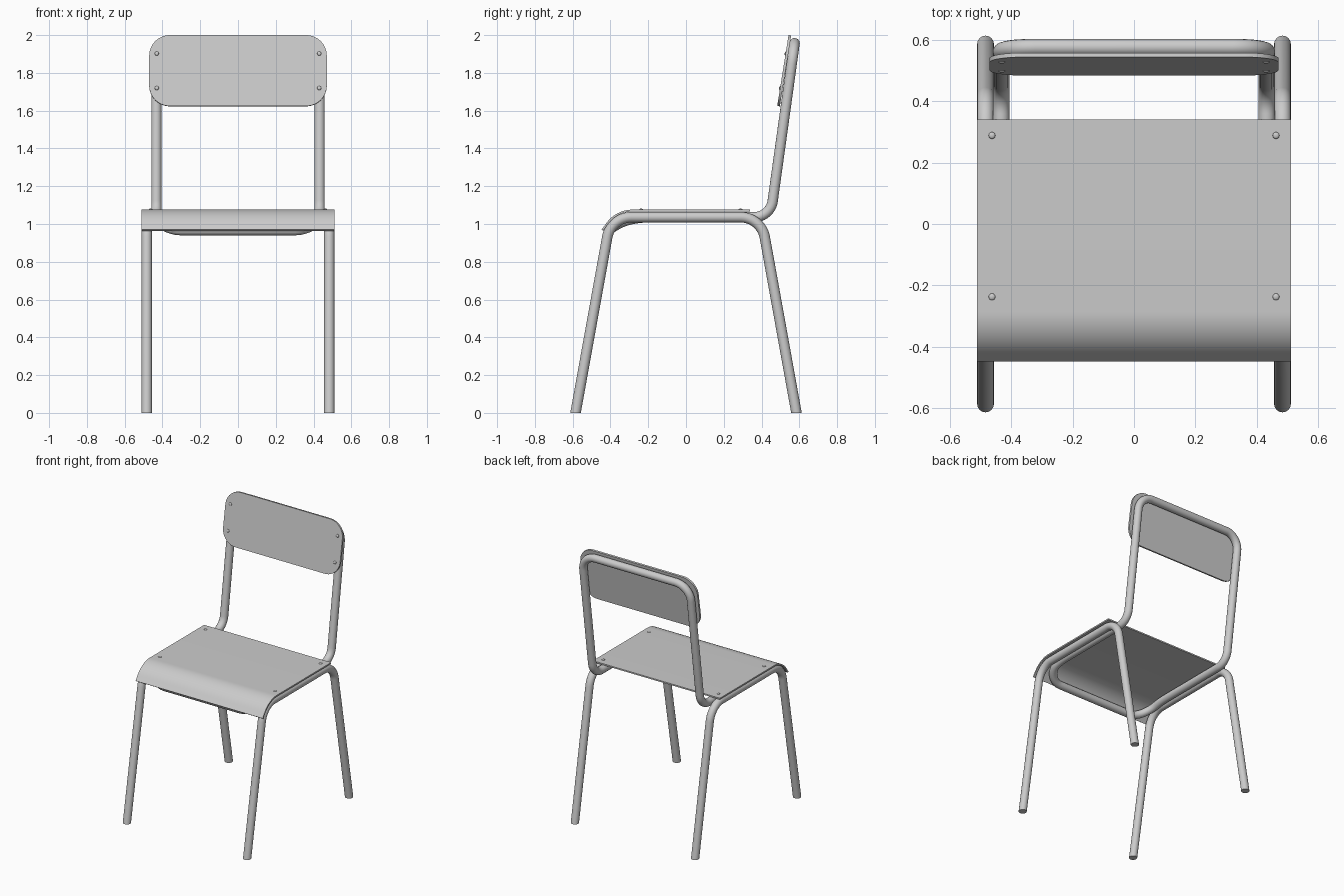
import bpy, bmesh, math
from mathutils import Vector, Matrix

if "Cube" in bpy.data.objects:
    bpy.data.objects.remove(bpy.data.objects["Cube"])

R = 0.0275   # tube radius


def finish(name, bm, angle=35):
    bmesh.ops.recalc_face_normals(bm, faces=bm.faces[:])
    me = bpy.data.meshes.new(name)
    bm.to_mesh(me)
    bm.free()
    ob = bpy.data.objects.new(name, me)
    bpy.context.collection.objects.link(ob)
    bpy.ops.object.select_all(action='DESELECT')
    ob.select_set(True)
    bpy.context.view_layer.objects.active = ob
    bpy.ops.object.shade_smooth_by_angle(angle=math.radians(angle))
    return ob


def fillet(pts, closed=False, n=12):
    """Round the corners of a path given as (x, y, z, radius)."""
    out = []
    for i, (x, y, z, r) in enumerate(pts):
        p = Vector((x, y, z))
        if r == 0 or (not closed and i in (0, len(pts) - 1)):
            out.append(p)
            continue
        a = (Vector(pts[i - 1][:3]) - p).normalized()
        b = (Vector(pts[(i + 1) % len(pts)][:3]) - p).normalized()
        half = a.angle(b) / 2
        c = p + (a + b).normalized() * (r / math.sin(half))
        u = (p + a * (r / math.tan(half))) - c
        v = (p + b * (r / math.tan(half))) - c
        ang = u.angle(v)
        for k in range(n + 1):
            t = k / n
            out.append(c + (u * math.sin((1 - t) * ang) + v * math.sin(t * ang)) / math.sin(ang))
    return out


def tube(path, closed=False):
    """Sweep a round section along a path and return it as a bmesh."""
    cu = bpy.data.curves.new("path", 'CURVE')
    cu.dimensions = '3D'
    cu.bevel_depth = R
    cu.bevel_resolution = 6
    cu.use_fill_caps = True
    sp = cu.splines.new('POLY')
    sp.points.add(len(path) - 1)
    for q, p in zip(sp.points, path):
        q.co = (*p, 1)
    sp.use_cyclic_u = closed
    ob = bpy.data.objects.new("path", cu)
    me = bpy.data.meshes.new_from_object(ob)
    bm = bmesh.new()
    bm.from_mesh(me)
    bmesh.ops.remove_doubles(bm, verts=bm.verts[:], dist=1e-5)
    bpy.data.objects.remove(ob)
    bpy.data.curves.remove(cu)
    bpy.data.meshes.remove(me)
    return bm


# Side leg frames, cut flat at the floor
for side, x in (("left", -0.483), ("right", 0.483)):
    pts = [(x, -0.592, -0.04, 0), (x, -0.398, 1.036, 0.13),
           (x, 0.398, 1.036, 0.13), (x, 0.592, -0.04, 0)]
    bm = tube(fillet(pts))
    geom = bm.verts[:] + bm.edges[:] + bm.faces[:]
    bmesh.ops.bisect_plane(bm, geom=geom, plane_co=(0, 0, 0), plane_no=(0, 0, -1), clear_outer=True)
    bmesh.ops.holes_fill(bm, edges=[e for e in bm.edges if e.is_boundary], sides=0)
    finish(side + "_leg_frame", bm)

# Back and under-seat tube, one closed loop that dips at the front
half = [(0.432, 0.575, 1.957, 0.11), (0.432, 0.447, 1.036, 0.10)]
half += [(0.432, y, 1.036, 0) for y in (-0.15, -0.19, -0.23, -0.26)]
half += [(0.432, -0.41, 1.036, 0.13)]
loop = fillet(half + [(-x, y, z, r) for x, y, z, r in reversed(half)], True)
for p in loop:
    if p.y < -0.15:
        p.z -= 3.9 * (-0.15 - p.y) ** 3
finish("back_and_seat_tube", tube(loop, True))

# Seat sheet with rolled front edge
T = 0.010
top = [Vector((0, 0.34, 1.076)), Vector((0, -0.27, 1.076))]
roll = fillet([(0, 0.34, 1.076, 0), (0, -0.37, 1.076, 0.17), (0, -0.447, 0.970, 0)])
bm = bmesh.new()
outer, inner = [], []
for i, p in enumerate(roll):
    d = (roll[min(i + 1, len(roll) - 1)] - roll[max(i - 1, 0)]).normalized()
    outer.append(p)
    inner.append(p + Vector((0, -d.z, d.y)) * T)
ring = [bm.verts.new((-0.51, p.y, p.z)) for p in outer + inner[::-1]]
face = bm.faces.new(ring)
ext = bmesh.ops.extrude_face_region(bm, geom=[face])
bmesh.ops.translate(bm, vec=(1.02, 0, 0), verts=[v for v in ext["geom"] if isinstance(v, bmesh.types.BMVert)])
finish("seat", bm)

# Tilted backrest panel with rounded corners
tilt = Matrix.Translation((0, 0.513, 1.8125)) @ Matrix.Rotation(-math.atan(0.16), 4, 'X')
w, h, r = 0.47, 0.19, 0.11
outline = fillet([(-w, 0, -h, r), (w, 0, -h, r), (w, 0, h, r), (-w, 0, h, r)], True)
bm = bmesh.new()
face = bm.faces.new([bm.verts.new(p) for p in outline])
ext = bmesh.ops.extrude_face_region(bm, geom=[face])
bmesh.ops.translate(bm, vec=(0, 0.014, 0), verts=[v for v in ext["geom"] if isinstance(v, bmesh.types.BMVert)])
bm.transform(tilt)
finish("backrest", bm)


# Domed rivets on seat and backrest
def rivet(name, matrix):
    bm = bmesh.new()
    bmesh.ops.create_uvsphere(bm, u_segments=16, v_segments=8, radius=0.011)
    bm.transform(matrix @ Matrix.Diagonal((1, 1, 0.5, 1)))
    finish(name, bm, 60)


for x in (-1, 1):
    for y in (-0.237, 0.288):
        rivet("seat_rivet", Matrix.Translation((x * 0.462, y, 1.076)))
    for z in (-0.094, 0.091):
        rivet("backrest_rivet", tilt @ Matrix.Translation((x * 0.43, 0, z)) @ Matrix.Rotation(math.pi / 2, 4, 'X'))
